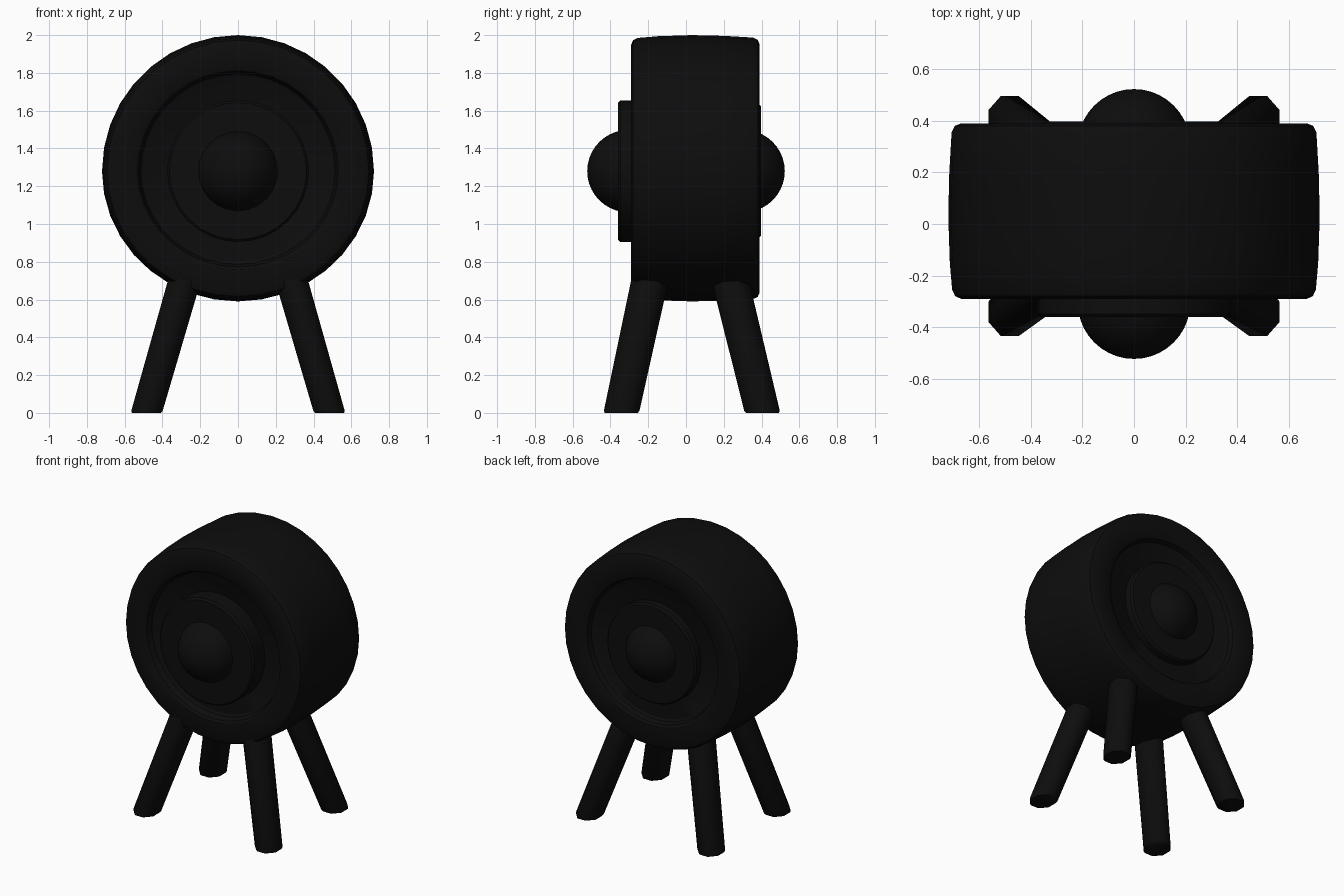
import bpy, bmesh
from math import sin, cos, pi
from mathutils import Vector

if "Cube" in bpy.data.objects:
    bpy.data.objects.remove(bpy.data.objects["Cube"])

CZ = 1.28  # height of the drum axis
black = bpy.data.materials.new("black")
black.diffuse_color = (0.004, 0.004, 0.004, 1)
black.use_nodes = True
black.node_tree.nodes["Principled BSDF"].inputs["Base Color"].default_value = black.diffuse_color


def finish(bm, name, angle=0.6):
    bmesh.ops.remove_doubles(bm, verts=bm.verts, dist=1e-5)
    bmesh.ops.recalc_face_normals(bm, faces=bm.faces)
    me = bpy.data.meshes.new(name)
    bm.to_mesh(me)
    bm.free()
    ob = bpy.data.objects.new(name, me)
    bpy.context.collection.objects.link(ob)
    me.materials.append(black)
    bpy.ops.object.select_all(action='DESELECT')
    ob.select_set(True)
    bpy.context.view_layer.objects.active = ob
    bpy.ops.object.shade_smooth_by_angle(angle=angle)
    return ob


def lathe(name, profile, segs=32, squash=1.0):
    """Revolve (radius, y) points about the drum axis."""
    bm = bmesh.new()
    vs = [bm.verts.new((r, y, 0)) for r, y in profile]
    es = [bm.edges.new(p) for p in zip(vs, vs[1:])]
    bmesh.ops.spin(bm, geom=vs + es, cent=(0, 0, 0), axis=(0, 1, 0),
                   angle=2 * pi, steps=segs, use_merge=True)
    for v in bm.verts:
        if v.co.z < 0:
            v.co.z *= squash
        v.co.z += CZ
    return finish(bm, name)


# barrel-shaped drum with a recess in both faces
lathe("drum_body", [
    (0, -0.23), (0.50, -0.23), (0.515, -0.24), (0.53, -0.28), (0.545, -0.29),
    (0.67, -0.29), (0.693, -0.28), (0.705, -0.255), (0.714, -0.15), (0.72, 0.03),
    (0.716, 0.2), (0.707, 0.355), (0.695, 0.38), (0.67, 0.39),
    (0.535, 0.39), (0.52, 0.38), (0.51, 0.345), (0.495, 0.335), (0, 0.335)],
    segs=36, squash=0.958)

# raised discs and centre domes, front and back
for side, s, face, base, rad in (("front", -1, 0.36, 0.2, 0.375),
                                 ("back", 1, 0.397, 0.3, 0.355)):
    lathe(side + "_disc", [(0, s * base), (rad, s * base), (rad, s * (face - 0.012)),
                           (rad - 0.012, s * face), (0, s * face)])
    n = 10
    lathe(side + "_dome", [(0.218 * cos(i * pi / 2 / n),
                            s * (0.305 + 0.218 * sin(i * pi / 2 / n)))
                           for i in range(n + 1)], segs=24)

# splayed eight-sided legs, cut flat at the floor
for side, foot_y, top_y in (("front", -0.343, -0.17), ("back", 0.405, 0.21)):
    for hand, sx in (("left", -1), ("right", 1)):
        foot = Vector((sx * 0.485, foot_y, 0))
        top = Vector((sx * 0.255, top_y, 0.8))
        bm = bmesh.new()
        rings = []
        for t, k in ((0, 0.93), (0.015, 1), (1, 1.06)):
            c = foot.lerp(top, t)
            rings.append([bm.verts.new(c + Vector((
                0.09 * k * cos((i + 0.5) * pi / 4),
                0.102 * k * sin((i + 0.5) * pi / 4), 0))) for i in range(8)])
        for a, b in zip(rings, rings[1:]):
            for i in range(8):
                j = (i + 1) % 8
                bm.faces.new((a[i], a[j], b[j], b[i]))
        bm.faces.new(rings[0][::-1])
        bm.faces.new(rings[-1])
        finish(bm, f"{side}_{hand}_leg", 0.9)
